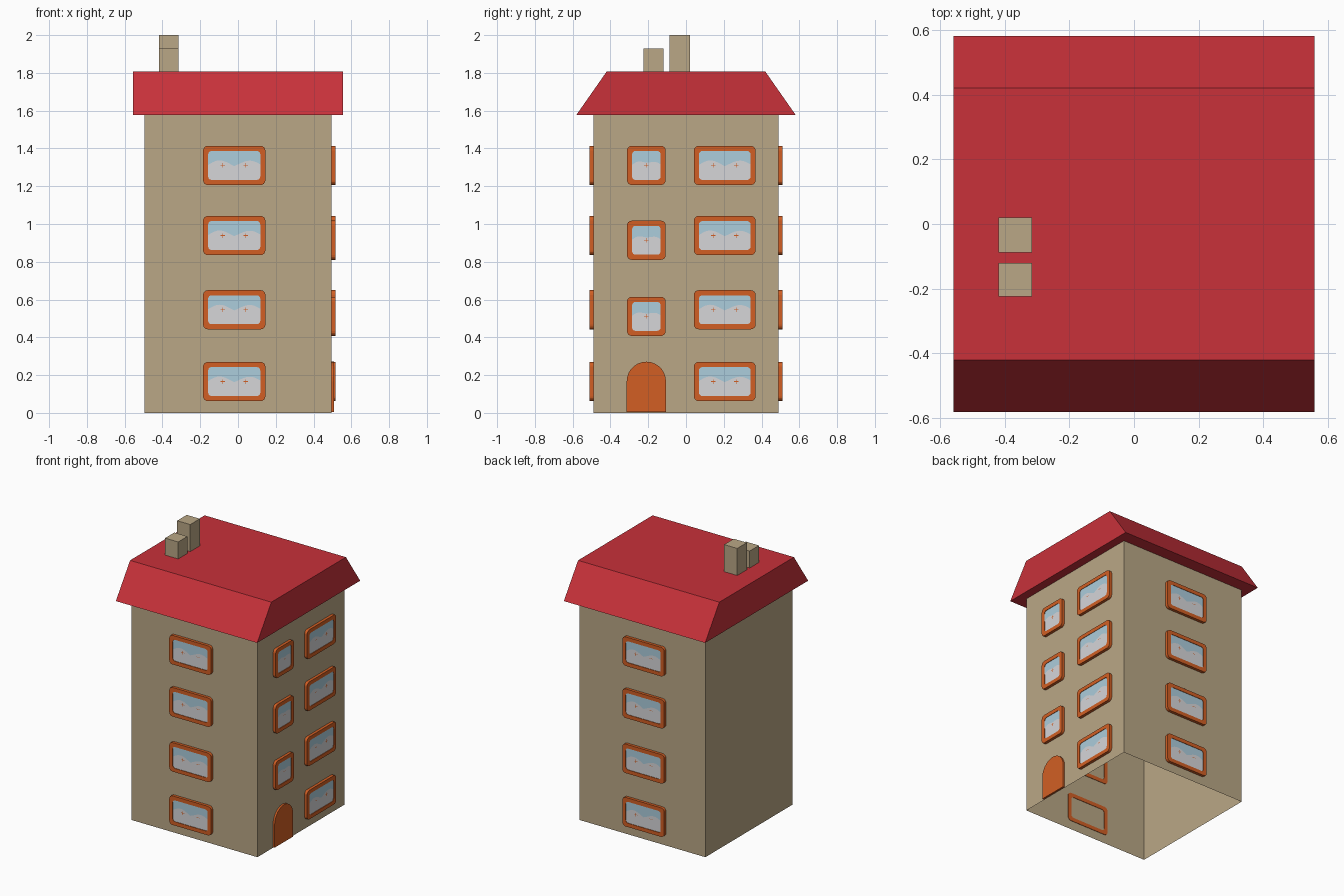
import bpy, bmesh, math
from mathutils import Matrix, Vector

if "Cube" in bpy.data.objects:
    bpy.data.objects.remove(bpy.data.objects["Cube"])


def material(name, r, g, b):
    lin = lambda c: ((c / 255 + 0.055) / 1.055) ** 2.4
    m = bpy.data.materials.new(name)
    m.diffuse_color = (lin(r), lin(g), lin(b), 1)
    m.use_nodes = True
    m.node_tree.nodes["Principled BSDF"].inputs["Base Color"].default_value = m.diffuse_color
    return m


WALL = material("tan wall", 186, 167, 134)
ROOF = material("red roof", 200, 49, 58)
TRIM = material("orange trim", 210, 95, 36)
SKY = material("pale blue glass", 172, 205, 220)
CLOUD = material("light grey glass", 214, 214, 217)


def finish(bm, name, mat, matrix=Matrix(), fix=True):
    if fix:
        bmesh.ops.recalc_face_normals(bm, faces=bm.faces)
    me = bpy.data.meshes.new(name)
    bm.to_mesh(me)
    bm.free()
    me.materials.append(mat)
    ob = bpy.data.objects.new(name, me)
    ob.matrix_world = matrix
    bpy.context.collection.objects.link(ob)
    return ob


def box(name, mat, x0, x1, y0, y1, z0, z1, open_ends=False):
    bm = bmesh.new()
    bmesh.ops.create_cube(bm, size=1)
    for v in bm.verts:
        v.co = Vector(((x0 + x1) / 2 + v.co.x * (x1 - x0),
                       (y0 + y1) / 2 + v.co.y * (y1 - y0),
                       (z0 + z1) / 2 + v.co.z * (z1 - z0)))
    if open_ends:
        bm.normal_update()
        ends = [f for f in bm.faces if abs(f.normal.z) > 0.9]
        bmesh.ops.delete(bm, geom=ends, context='FACES_ONLY')
        return finish(bm, name, mat, fix=False)
    return finish(bm, name, mat)


def prism(name, mat, pts, n0, n1, matrix=Matrix()):
    """Extrude a 2D outline from depth n0 to n1 along local z."""
    bm = bmesh.new()
    f = bm.faces.new([bm.verts.new((u, v, n0)) for u, v in pts])
    top = bmesh.ops.extrude_face_region(bm, geom=[f])['geom']
    for v in top:
        if isinstance(v, bmesh.types.BMVert):
            v.co.z = n1
    return finish(bm, name, mat, matrix)


def plate(name, mat, pts, n, matrix):
    """Flat face looking outwards (counter-clockwise outline)."""
    bm = bmesh.new()
    bm.faces.new([bm.verts.new((u, v, n)) for u, v in pts])
    return finish(bm, name, mat, matrix, fix=False)


def rounded(w, h, r, seg=4):
    pts = []
    for k, (sx, sy) in enumerate(((1, 1), (-1, 1), (-1, -1), (1, -1))):
        for i in range(seg + 1):
            a = math.pi / 2 * (k + i / seg)
            pts.append((sx * (w / 2 - r) + r * math.cos(a),
                        sy * (h / 2 - r) + r * math.sin(a)))
    return pts


def wall_frame(u, v, n):
    """Local axes: across the wall, up, outwards."""
    return Matrix((u, v, n)).transposed().to_4x4()


HX, HY = 0.496, 0.49
UP = (0, 0, 1)
FRONT = Matrix.Translation((0, -HY, 0)) @ wall_frame((1, 0, 0), UP, (0, -1, 0))
BACK = Matrix.Translation((0, HY, 0)) @ wall_frame((-1, 0, 0), UP, (0, 1, 0))
RIGHT = Matrix.Translation((HX, 0, 0)) @ wall_frame((0, 1, 0), UP, (1, 0, 0))


def window(name, side, u, z, w, bumps):
    h, border, depth = 0.207, 0.027, 0.02
    m = side @ Matrix.Translation((u, z, 0))
    gw, gh = w - 2 * border, h - 2 * border
    # frame: closed ring swept through four loops
    outer, inner = rounded(w, h, 0.025), rounded(gw, gh, 0.018)
    bm = bmesh.new()
    loops = [[bm.verts.new((a, b, d)) for a, b in pts] for pts, d in
             ((outer, -0.003), (outer, depth), (inner, depth), (inner, -0.003))]
    n = len(outer)
    for k in range(4):
        p, q = loops[k], loops[(k + 1) % 4]
        for i in range(n):
            j = (i + 1) % n
            bm.faces.new((p[i], p[j], q[j], q[i]))
    finish(bm, name + " frame", TRIM, m)
    # glass: grey cloud pane with a wavy-edged sky pane over it
    plate(name + " cloud pane", CLOUD, inner, depth - 0.004, m)
    sky = []
    for i in range(25):
        t = i / 24
        wave = 0.12 * abs(math.sin(math.pi * bumps * t)) + 0.04 * math.sin(9 * t)
        sky.append(((t - 0.5) * gw, gh * (0.02 + wave)))
    r = 0.012
    sky += [(gw / 2, gh / 2 - r), (gw / 2 - r, gh / 2),
            (-gw / 2 + r, gh / 2), (-gw / 2, gh / 2 - r)]
    plate(name + " sky pane", SKY, sky, depth - 0.003, m)
    # small crossing marks in the middle of each pane
    for s in ((-0.06, 0.06) if bumps > 1 else (0,)):
        for a, b in ((0.012, 0.0015), (0.0015, 0.012)):
            plate(name + " cross mark", TRIM,
                  [(s - a, -b), (s + a, -b), (s + a, b), (s - a, b)],
                  depth - 0.002, m)


# tower walls, open underneath
box("walls", WALL, -HX, HX, -HY, HY, 0, 1.58, open_ends=True)

# roof: trapezoid section running along x
ROOF_AXIS = wall_frame((0, 1, 0), UP, (1, 0, 0))
prism("roof", ROOF, [(-0.58, 1.578), (0.58, 1.578), (0.42, 1.807), (-0.42, 1.807)],
      -0.557, 0.557, ROOF_AXIS)

# chimneys
box("tall chimney", WALL, -0.418, -0.315, -0.088, 0.02, 1.79, 2.0)
box("short chimney", WALL, -0.418, -0.315, -0.224, -0.12, 1.79, 1.928)

# wide windows on front, back and right; narrow ones on the right
for i, z in enumerate((0.166, 0.546, 0.939, 1.31)):
    window(f"front window {i}", FRONT, -0.02, z, 0.33, 2)
    window(f"back window {i}", BACK, 0.02, z, 0.33, 2)
    window(f"right wide window {i}", RIGHT, 0.205, z, 0.327, 2)
for i, z in enumerate((0.511, 0.914, 1.31)):
    window(f"right narrow window {i}", RIGHT, -0.21, z, 0.205, 1)

# arched door
arch = [(-0.21 + 0.104 * math.cos(math.pi * i / 14),
         0.167 + 0.104 * math.sin(math.pi * i / 14)) for i in range(15)]
prism("door", TRIM, [(-0.314, 0.004), (-0.106, 0.004)] + arch, -0.003, 0.013, RIGHT)
